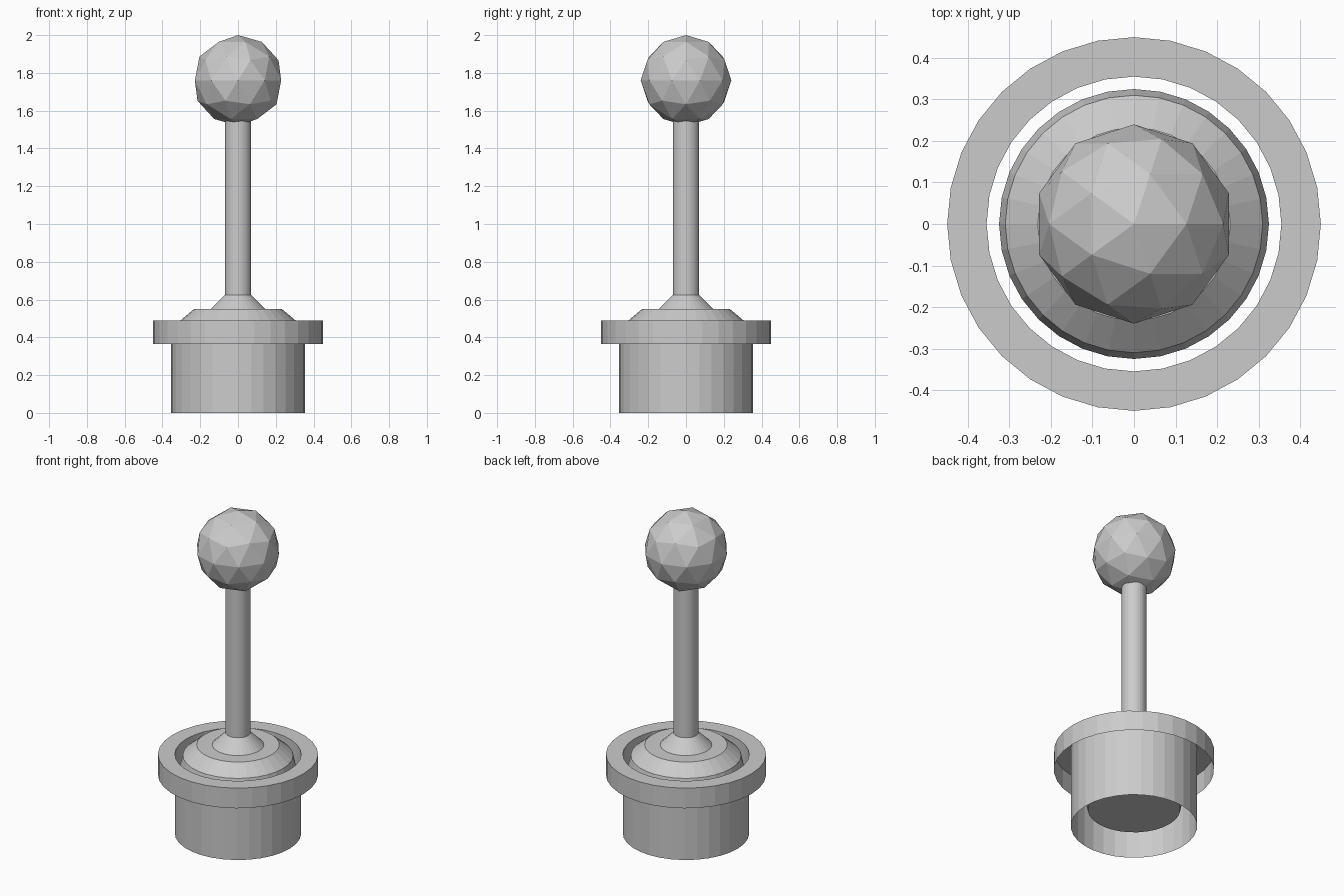
import bpy, bmesh, math

if "Cube" in bpy.data.objects:
    bpy.data.objects.remove(bpy.data.objects["Cube"])

SIDES = 32


def lathe(name, profile, cap_bottom=False, cap_top=False):
    """Turn a (radius, height) profile around z into a flat-shaded mesh."""
    bm = bmesh.new()
    rings = []
    for r, z in profile:
        rings.append([bm.verts.new((r * math.sin(2 * math.pi * i / SIDES),
                                    r * math.cos(2 * math.pi * i / SIDES), z))
                      for i in range(SIDES)])
    for a, b in zip(rings, rings[1:]):
        for i in range(SIDES):
            j = (i + 1) % SIDES
            bm.faces.new((a[j], a[i], b[i], b[j]))
    if cap_bottom:
        bm.faces.new(rings[0])
    if cap_top:
        bm.faces.new(rings[-1][::-1])
    mesh = bpy.data.meshes.new(name)
    bm.to_mesh(mesh)
    bm.free()
    obj = bpy.data.objects.new(name, mesh)
    bpy.context.collection.objects.link(obj)
    return obj


# Socket: thin open tube folded over into a hanging rim
lathe("socket", [(0.45, 0.365), (0.45, 0.49), (0.355, 0.49), (0.355, 0.0)])

# Pivot and stem: tapered plug, stepped shoulders, collar cone and shaft
lathe("pivot_and_stem",
      [(0.26, 0.11), (0.325, 0.42), (0.31, 0.485), (0.232, 0.55),
       (0.145, 0.55), (0.07, 0.625), (0.07, 1.56)],
      cap_bottom=True, cap_top=True)

# Ball knob: low-poly faceted sphere
bpy.ops.mesh.primitive_ico_sphere_add(subdivisions=2, radius=0.24,
                                      location=(0, 0, 1.76))
bpy.context.object.name = "ball_knob"
